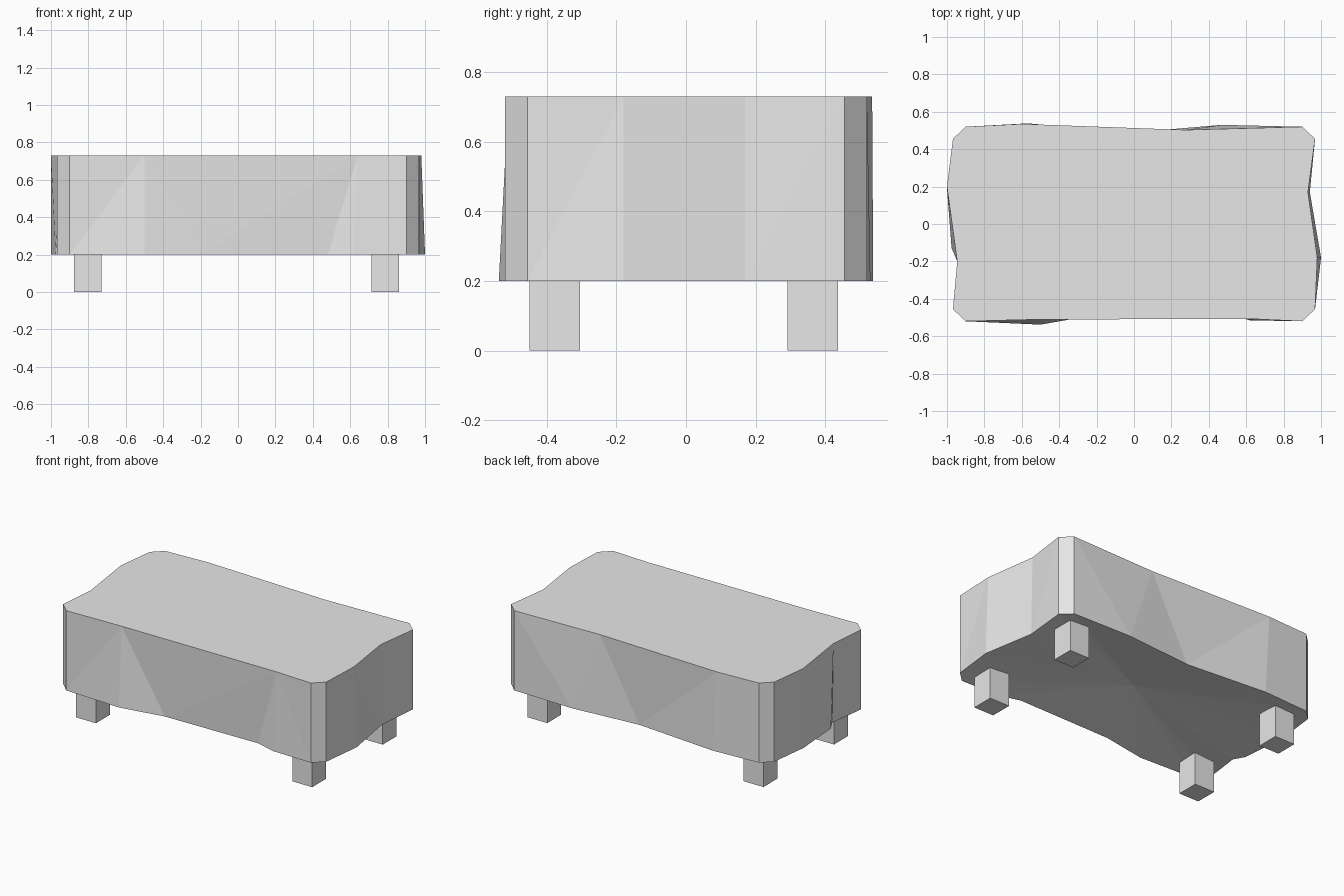
import bpy
import bmesh
from mathutils import Vector

cube = bpy.data.objects.get("Cube")
if cube:
    bpy.data.objects.remove(cube, do_unlink=True)

# One plain material for the whole piece
GREY = (0.8, 0.8, 0.8, 1.0)
grey = bpy.data.materials.new("plain_grey")
grey.use_nodes = True
grey.diffuse_color = GREY
grey.node_tree.nodes["Principled BSDF"].inputs["Base Color"].default_value = GREY

BASE, TOP, RECESS = 0.2, 0.73, 0.27


def add_object(name, bm):
    """Turn a finished bmesh into a flat shaded object."""
    bmesh.ops.recalc_face_normals(bm, faces=bm.faces[:])
    mesh = bpy.data.meshes.new(name)
    bm.to_mesh(mesh)
    bm.free()
    mesh.materials.append(grey)
    obj = bpy.data.objects.new(name, mesh)
    bpy.context.collection.objects.link(obj)
    return obj


def make_chain(bm, start, middle, end, z):
    """Make the vertices of one side, from corner to corner."""
    return [bm.verts.new((x, y, z)) for x, y in [start, *middle, end]]


def stitch(bm, upper, lower):
    """Join two chains of vertices with triangles along the shorter diagonals."""
    i = j = 0
    while i < len(upper) - 1 or j < len(lower) - 1:
        can_up, can_low = i < len(upper) - 1, j < len(lower) - 1
        go_up = can_up
        if can_up and can_low:
            up = (upper[i + 1].co - lower[j].co).length
            low = (lower[j + 1].co - upper[i].co).length
            go_up = up < low
        if go_up:
            bm.faces.new((upper[i], upper[i + 1], lower[j]))
            i += 1
        else:
            bm.faces.new((upper[i], lower[j + 1], lower[j]))
            j += 1


# Slab outline, counter-clockwise from the front: the uneven points between
# the chamfered corners, for the upper and the lower rim of each side
FRONT_X, FRONT_Y, SIDE_X, SIDE_Y = 0.9, 0.52, 0.968, 0.455
sides = [
    # front
    ((-FRONT_X, -FRONT_Y), (FRONT_X, -FRONT_Y),
     [(-0.5, -0.51), (0.64, -0.508)],
     [(-0.5, -0.538), (-0.2, -0.485), (0.48, -0.475), (0.62, -0.515)]),
    # left
    ((SIDE_X, -SIDE_Y), (SIDE_X, SIDE_Y),
     [(0.98, -0.18), (0.93, 0.17)],
     [(1, -0.18), (0.94, 0.17)]),
    # back
    ((FRONT_X, FRONT_Y), (-FRONT_X, FRONT_Y),
     [(0.28, 0.503), (-0.6, 0.535)],
     [(0.47, 0.53), (0, 0.49), (-0.57, 0.538)]),
    # right
    ((-SIDE_X, SIDE_Y), (-SIDE_X, -SIDE_Y),
     [(-1, 0.2), (-0.945, -0.2)],
     [(-1, 0.19), (-0.975, -0.13), (-0.935, -0.2)]),
]

# Slab: side walls, chamfers, flat top and slightly hollow underside
bm = bmesh.new()
chains = []
for start, end, upper, lower in sides:
    top_chain = make_chain(bm, start, upper, end, TOP)
    low_chain = make_chain(bm, start, lower, end, BASE)
    stitch(bm, top_chain, low_chain)
    chains.append((top_chain, low_chain))
for index, (top_chain, low_chain) in enumerate(chains):
    next_top, next_low = chains[(index + 1) % len(chains)]
    bm.faces.new((top_chain[-1], low_chain[-1], next_low[0], next_top[0]))

top_ring = [v for top_chain, low_chain in chains for v in top_chain]
low_ring = [v for top_chain, low_chain in chains for v in low_chain]
bm.faces.new(top_ring)
centre = bm.verts.new((0, 0, RECESS))
for a, b in zip(low_ring, low_ring[1:] + low_ring[:1]):
    bm.faces.new((a, centre, b))
add_object("slab", bm)

# Four square legs, running up into the slab
LEG_WIDTH, LEG_TOP = 0.146, 0.3
for side_name, x in (("left", 0.788), ("right", -0.803)):
    for end_name, y in (("front", -0.377), ("back", 0.364)):
        bm = bmesh.new()
        bmesh.ops.create_cube(bm, size=1)
        bmesh.ops.scale(bm, verts=bm.verts, vec=Vector((LEG_WIDTH, LEG_WIDTH, LEG_TOP)))
        bmesh.ops.translate(bm, verts=bm.verts, vec=Vector((x, y, LEG_TOP / 2)))
        add_object(f"{end_name}_{side_name}_leg", bm)
